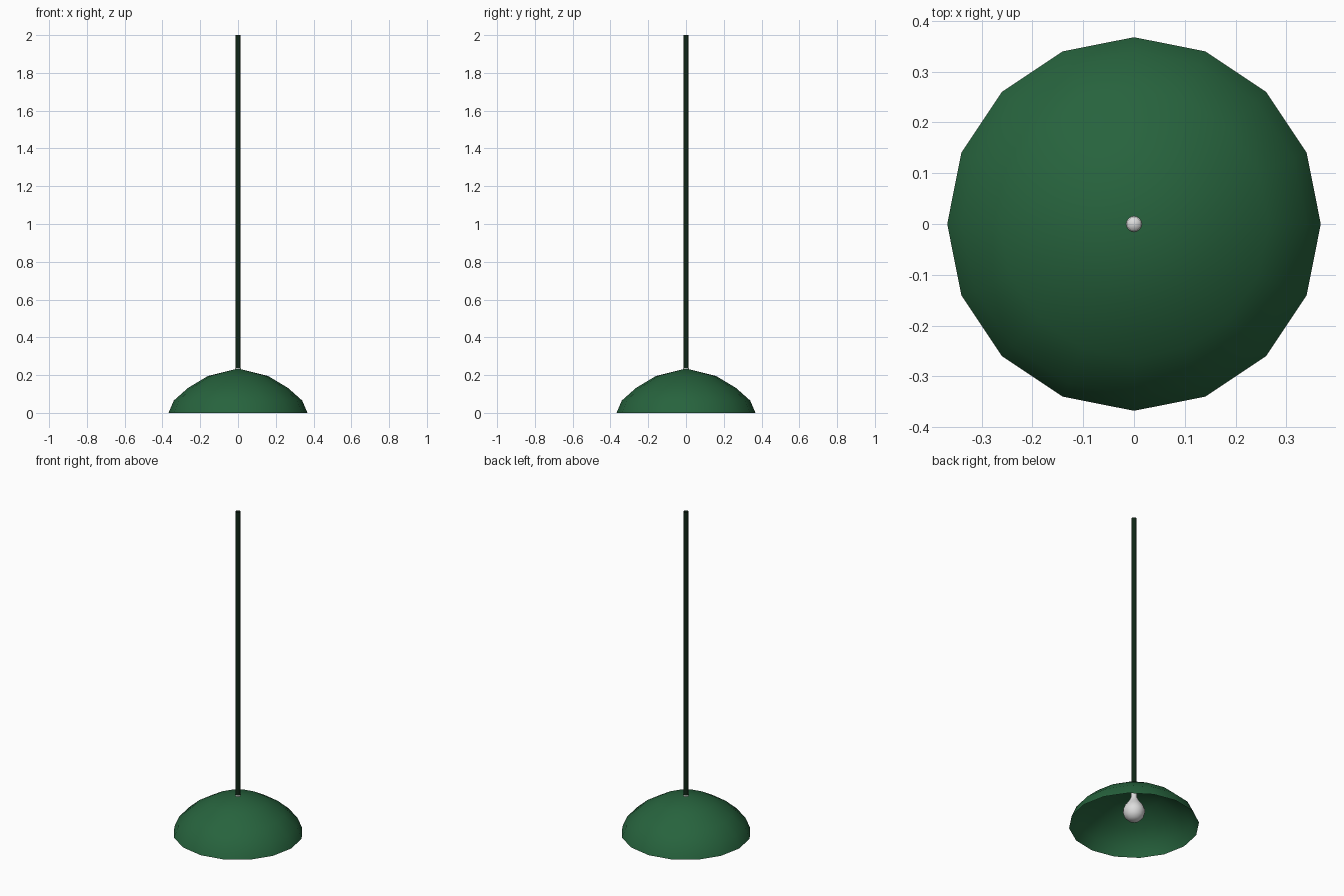
import bpy
import bmesh
from math import cos, sin, tau

cube = bpy.data.objects.get("Cube")
if cube:
    bpy.data.objects.remove(cube, do_unlink=True)


def make_material(name, colour):
    mat = bpy.data.materials.new(name)
    mat.use_nodes = True
    mat.diffuse_color = (*colour, 1)
    mat.node_tree.nodes["Principled BSDF"].inputs["Base Color"].default_value = (*colour, 1)
    return mat


def lathe(name, profile, sides, mat):
    """Turn a (radius, height) profile, listed top to bottom, about the z axis."""
    bm = bmesh.new()
    rings = []
    for r, z in profile:
        if r == 0:
            rings.append([bm.verts.new((0, 0, z))] * sides)
        else:
            rings.append([bm.verts.new((r * cos(tau * i / sides), r * sin(tau * i / sides), z))
                          for i in range(sides)])
    for upper, lower in zip(rings, rings[1:]):
        for i in range(sides):
            j = (i + 1) % sides
            corners = [upper[i], lower[i], lower[j], upper[j]]
            face = bm.faces.new(list(dict.fromkeys(corners)))
            face.smooth = True
    mesh = bpy.data.meshes.new(name)
    bm.to_mesh(mesh)
    bm.free()
    mesh.materials.append(mat)
    obj = bpy.data.objects.new(name, mesh)
    bpy.context.collection.objects.link(obj)
    return obj


green = make_material("shade green", (0.02, 0.125, 0.047))
dark_green = make_material("dark green", (0.005, 0.019, 0.008))
pale_grey = make_material("bulb pale grey", (0.72, 0.72, 0.72))

# Thin faceted dome, open below
lathe("lamp_shade", [(0, 0.235), (0.16, 0.195), (0.265, 0.132), (0.34, 0.065), (0.368, 0)],
      16, green)

# Hollow hanging rod, open at the top
lathe("hanging_rod", [(0.0145, 2), (0.0145, 0.22)], 16, dark_green)

# Pear-shaped bulb whose neck plugs into the rod
lathe("light_bulb", [(0, 0.245), (0.0135, 0.245), (0.017, 0.22), (0.018, 0.18), (0.032, 0.153),
                     (0.052, 0.126), (0.062, 0.1), (0.062, 0.083), (0.054, 0.058),
                     (0.034, 0.037), (0, 0.028)], 16, pale_grey)
